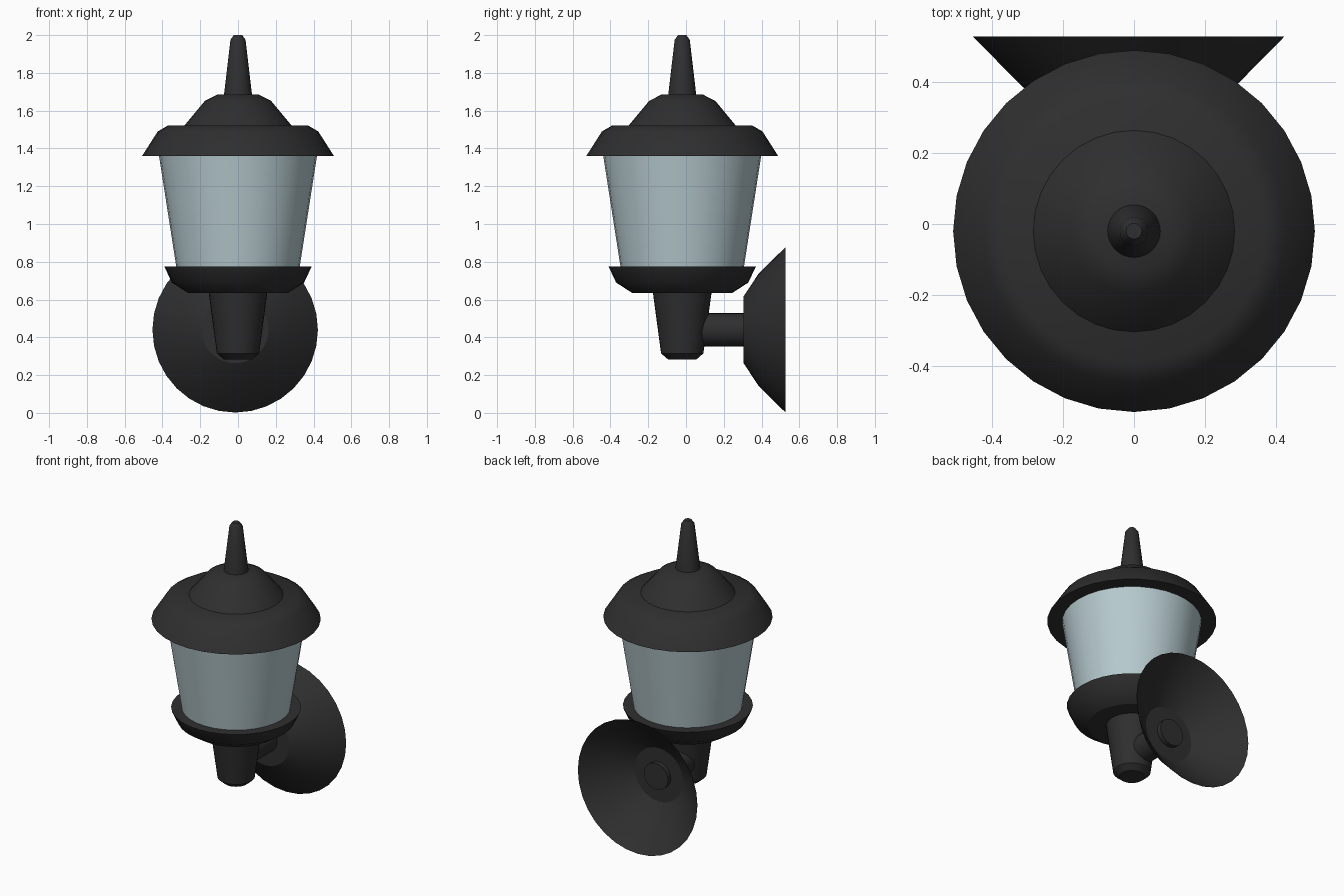
import bpy, bmesh, math
from mathutils import Matrix

if "Cube" in bpy.data.objects:
    bpy.data.objects.remove(bpy.data.objects["Cube"])

SIDES = 32
AXIS_Y = -0.02            # vertical axis of the lamp
ARM_X, ARM_Z = -0.015, 0.44   # centre of wall plate and arm


def material(name, rgb):
    m = bpy.data.materials.new(name)
    m.diffuse_color = (*rgb, 1)
    m.use_nodes = True
    m.node_tree.nodes["Principled BSDF"].inputs["Base Color"].default_value = m.diffuse_color
    return m


black = material("black metal", (0.028, 0.028, 0.028))
glass = material("pale blue glass", (0.47, 0.59, 0.62))


def lathe(name, profile, mat, matrix, cap_start=True, cap_end=True):
    """Spin (radius, height) points around local z, then place with matrix."""
    bm = bmesh.new()
    rings = []
    for r, h in profile:
        rings.append([bm.verts.new((r * math.cos(2 * math.pi * i / SIDES),
                                    r * math.sin(2 * math.pi * i / SIDES), h))
                      for i in range(SIDES)])
    for a, b in zip(rings, rings[1:]):
        for i in range(SIDES):
            j = (i + 1) % SIDES
            bm.faces.new((a[i], a[j], b[j], b[i]))
    if cap_start:
        bm.faces.new(rings[0][::-1])
    if cap_end:
        bm.faces.new(rings[-1])
    bm.transform(matrix)
    bmesh.ops.recalc_face_normals(bm, faces=bm.faces)
    me = bpy.data.meshes.new(name)
    bm.to_mesh(me)
    bm.free()
    me.materials.append(mat)
    ob = bpy.data.objects.new(name, me)
    bpy.context.collection.objects.link(ob)
    bpy.ops.object.select_all(action='DESELECT')
    ob.select_set(True)
    bpy.context.view_layer.objects.active = ob
    bpy.ops.object.shade_smooth_by_angle(angle=math.radians(32))
    return ob


upright = Matrix.Translation((0, AXIS_Y, 0))
# local z points to the wall (+y)
to_wall = Matrix.Translation((ARM_X, 0, ARM_Z)) @ Matrix.Rotation(-math.pi / 2, 4, 'X')

# Lamp body, bottom to top
lathe("stem", [(0.075, 0.283), (0.112, 0.315), (0.155, 0.635)], black, upright)
lathe("tray", [(0.265, 0.635), (0.35, 0.69), (0.39, 0.775)], black, upright)
lathe("glass_shade", [(0.327, 0.775), (0.418, 1.36)], glass, upright)
lathe("roof", [(0.508, 1.36), (0.425, 1.49), (0.37, 1.522)], black, upright)
lathe("roof_cap", [(0.283, 1.522), (0.175, 1.652), (0.11, 1.685)], black, upright)
lathe("spire", [(0.074, 1.685), (0.04, 1.975), (0.022, 2.0)], black, upright)

# Arm and hollow wall plate
lathe("arm", [(0.0875, 0.03), (0.0875, 0.335)], black, to_wall)
lathe("wall_plate", [(0.177, 0.305), (0.298, 0.385), (0.438, 0.527)],
      black, to_wall, cap_end=False)
